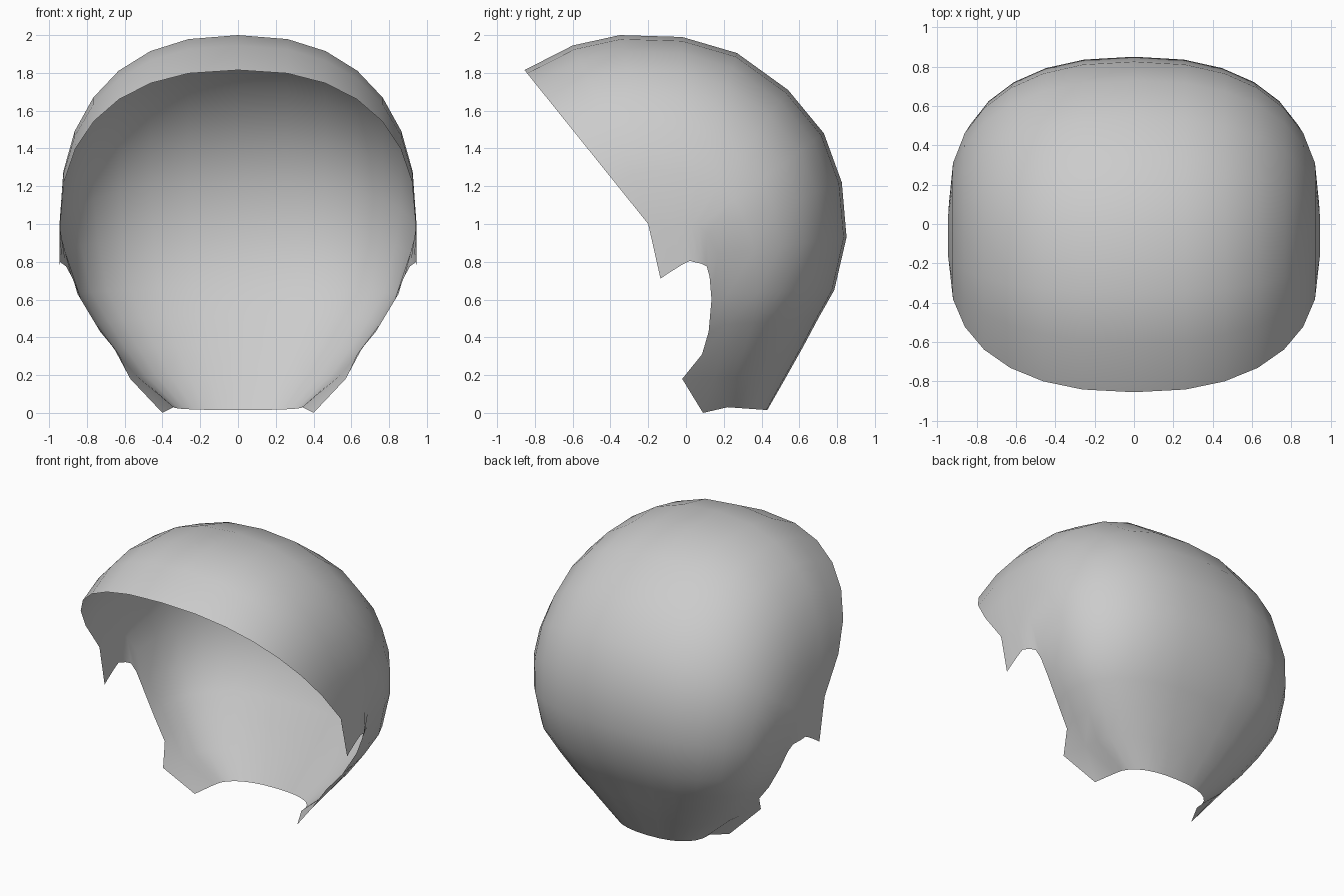
import bpy, math
from mathutils import Vector

if "Cube" in bpy.data.objects:
    bpy.data.objects.remove(bpy.data.objects["Cube"])

# Ribs fan from the forehead over the crown to the nape:
# midline (y, z), point where the rounded arc ends at the side, hem point
RIBS = [
    ((-.855, 1.815), (.940, -.20, 1.00), (.945, -.135, .71)),
    ((-.60, 1.945), (.945, -.16, 1.00), (.945, -.10, .735)),
    ((-.35, 2.00), (.945, -.12, 1.00), (.945, -.06, .76)),
    ((-.02, 1.99), (.945, -.07, 1.00), (.945, -.02, .785)),
    ((.27, 1.905), (.945, -.02, 1.00), (.945, .02, .805)),
    ((.54, 1.71), (.945, .03, 1.00), (.94, .05, .797)),
    ((.73, 1.48), (.943, .07, .99), (.93, .08, .79)),
    ((.825, 1.22), (.94, .11, .95), (.91, .11, .775)),
    ((.85, .93), (.91, .17, .84), (.88, .125, .72)),
    ((.785, .65), (.85, .22, .63), (.83, .135, .60)),
    ((.70, .50), (.75, .22, .47), (.73, .12, .43)),
    ((.62, .35), (.65, .19, .33), (.63, .085, .31)),
    ((.53, .19), (.53, .15, .19), (.57, -.02, .18)),
    ((.43, .015), (.34, .22, .03), (.40, .09, .0)),
]
SEGMENTS = 7
POWER = 2 / 2.35  # slightly squared ellipse


def rib_points(mid, end, hem):
    """Half rib: superellipse from the midline to the side, then the hem."""
    points = []
    for i in range(SEGMENTS + 1):
        t = i / SEGMENTS * math.pi / 2
        c = max(math.cos(t), 0) ** POWER
        s = math.sin(t) ** POWER
        points.append(Vector((end[0] * s,
                              end[1] + (mid[0] - end[1]) * c,
                              end[2] + (mid[1] - end[2]) * c)))
    return points + [Vector(hem)]


# Open shell: skin neighbouring ribs with quads
verts = [p for rib in RIBS for p in rib_points(*rib)]
n = SEGMENTS + 2
faces = [(r * n + c, r * n + c + 1, (r + 1) * n + c + 1, (r + 1) * n + c)
         for r in range(len(RIBS) - 1) for c in range(n - 1)]
mesh = bpy.data.meshes.new("hair_cap")
mesh.from_pydata(verts, [], faces)
cap = bpy.data.objects.new("hair_cap", mesh)
bpy.context.collection.objects.link(cap)

# Mirror to the other side and shade smooth
mirror = cap.modifiers.new("mirror", 'MIRROR')
mirror.use_clip = True
mirror.merge_threshold = 0.001
for poly in mesh.polygons:
    poly.use_smooth = True
